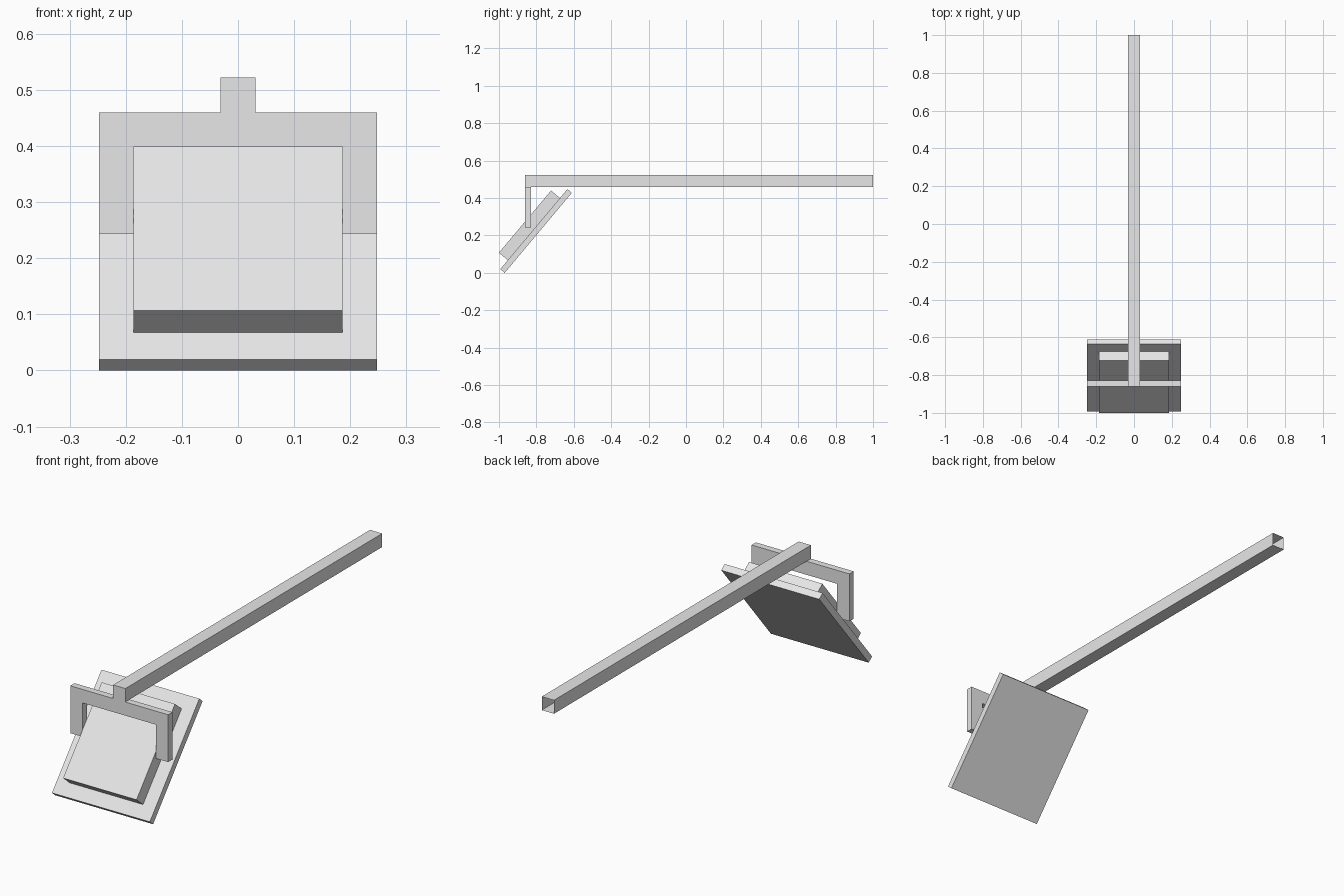
import bpy, bmesh, math
from mathutils import Matrix, Vector

if "Cube" in bpy.data.objects:
    bpy.data.objects.remove(bpy.data.objects["Cube"])

U = 0.062                      # base module
TOP = 0.522                    # top of the beam
FRONT = -0.86                  # front of beam and bracket

grey = bpy.data.materials.new("light grey")
grey.diffuse_color = (0.8, 0.8, 0.8, 1)
grey.use_nodes = True
grey.node_tree.nodes["Principled BSDF"].inputs["Base Color"].default_value = grey.diffuse_color


def finish(name, bm):
    bmesh.ops.recalc_face_normals(bm, faces=bm.faces)
    mesh = bpy.data.meshes.new(name)
    bm.to_mesh(mesh)
    bm.free()
    mesh.materials.append(grey)
    obj = bpy.data.objects.new(name, mesh)
    bpy.context.collection.objects.link(obj)
    return obj


def box(name, lo, hi, matrix=Matrix(), open_back=False):
    lo, hi = Vector(lo), Vector(hi)
    bm = bmesh.new()
    bmesh.ops.create_cube(bm, size=1)
    for v in bm.verts:
        v.co = (lo + hi) / 2 + Vector(a * b for a, b in zip(v.co, hi - lo))
    bmesh.ops.recalc_face_normals(bm, faces=bm.faces)
    if open_back:
        ends = [f for f in bm.faces if f.normal.y > 0.9]
        bmesh.ops.delete(bm, geom=ends, context='FACES_ONLY')
    bm.transform(matrix)
    return finish(name, bm)


# Long square beam, open at the rear end
box("beam", (-U / 2, FRONT, TOP - U), (U / 2, 1, TOP), open_back=True)

# Fork bracket: U-shaped outline pulled back in depth
z1, z0 = TOP - U, TOP - 4.5 * U
half = [(4 * U, z1), (4 * U, z0), (3 * U, z0), (3 * U, z1 - U)]
outline = half + [(-x, z) for x, z in reversed(half)]
bm = bmesh.new()
face = bm.faces.new([bm.verts.new((x, FRONT, z)) for x, z in outline])
pulled = bmesh.ops.extrude_face_region(bm, geom=[face], use_keep_orig=True)
bmesh.ops.translate(bm, vec=(0, U / 2, 0),
                    verts=[g for g in pulled["geom"] if isinstance(g, bmesh.types.BMVert)])
finish("fork_bracket", bm)

# Tilted head: backing plate with a raised pad, y along the slope, z outward
tilt = Matrix.Translation((0, -0.969, 0)) @ Matrix.Rotation(math.radians(50), 4, 'X')
box("backing_plate", (-4 * U, 0, 0), (4 * U, 9 * U, U / 2), tilt)
box("raised_pad", (-3 * U, U, U / 2), (3 * U, 8 * U, 1.5 * U), tilt)
